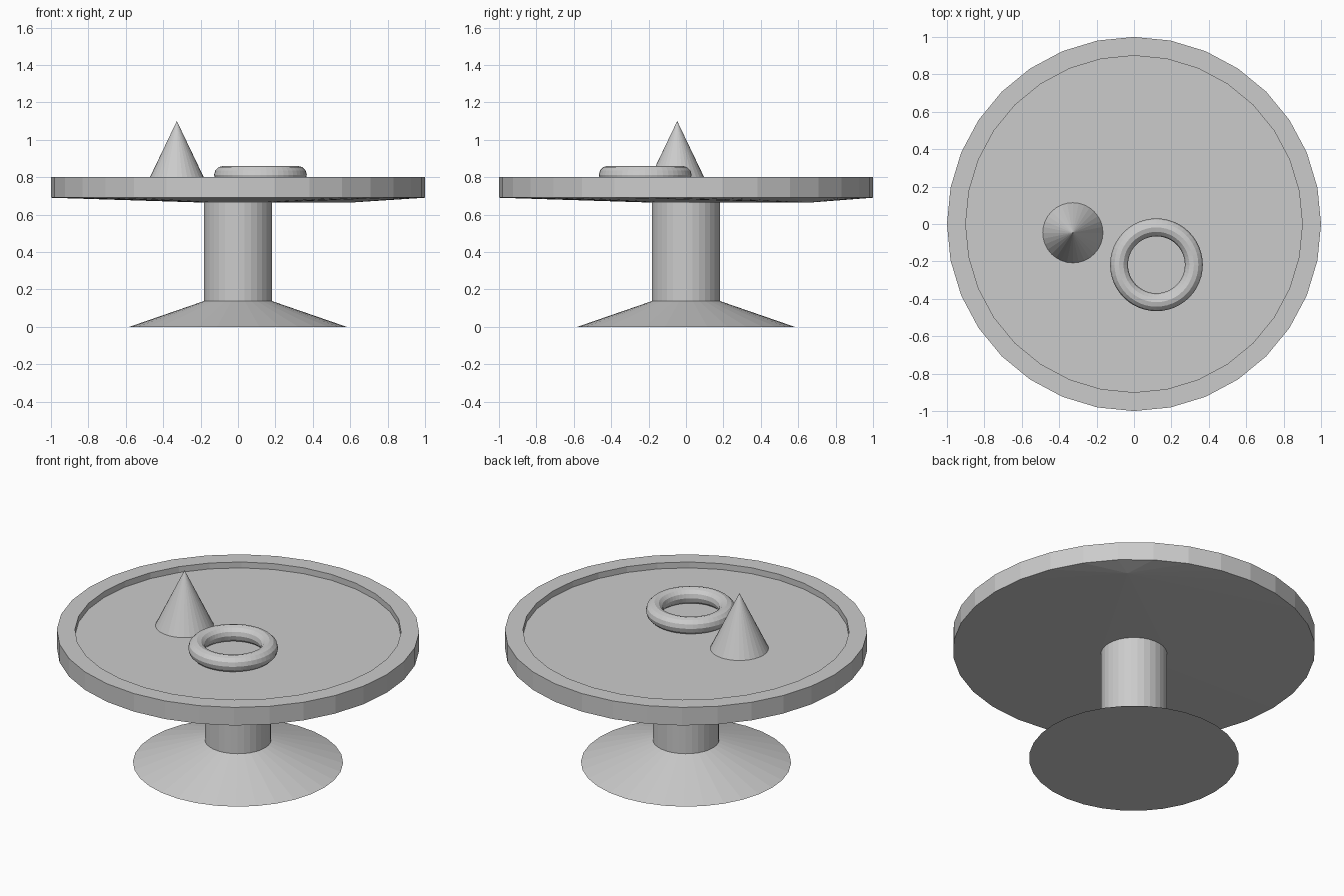
import bpy, bmesh
from math import cos, sin, pi

if "Cube" in bpy.data.objects:
    bpy.data.objects.remove(bpy.data.objects["Cube"])

SEGS = 32


def ring(bm, r, z, n=SEGS):
    return [bm.verts.new((r * cos(2 * pi * i / n), r * sin(2 * pi * i / n), z)) for i in range(n)]


def finish(name, bm, loc=(0, 0, 0)):
    bmesh.ops.recalc_face_normals(bm, faces=bm.faces)
    me = bpy.data.meshes.new(name)
    bm.to_mesh(me)
    bm.free()
    ob = bpy.data.objects.new(name, me)
    ob.location = loc
    bpy.context.collection.objects.link(ob)
    return ob


def turned(name, profile, loc=(0, 0, 0)):
    """Flat-faced turned part from (radius, z) points, capped at both ends."""
    bm = bmesh.new()
    rings = [ring(bm, r, z) for r, z in profile]
    for a, b in zip(rings, rings[1:]):
        for i in range(SEGS):
            j = (i + 1) % SEGS
            bm.faces.new((a[i], a[j], b[j], b[i]))
    bm.faces.new(rings[0])
    bm.faces.new(rings[-1])
    bmesh.ops.remove_doubles(bm, verts=bm.verts, dist=1e-5)
    return finish(name, bm, loc)


RIM_Z, LOW_Z, FLOOR_Z = 0.69, 0.664, 0.764

# flared foot and round pillar in one turned piece
turned("pedestal", [(0.58, 0), (0.183, 0.137), (0.183, 0.67)])

# round tray with raised rim and slightly bulging underside
bm = bmesh.new()
outer_low, outer_top = ring(bm, 1, RIM_Z), ring(bm, 1, 0.8)
inner_top, inner_low = ring(bm, 0.9, 0.8), ring(bm, 0.9, FLOOR_Z)
under = outer_low + ring(bm, 0.183, LOW_Z) + [bm.verts.new((0.6, 0.66, LOW_Z))]
bmesh.ops.convex_hull(bm, input=under)
bm.normal_update()
top_cap = [f for f in bm.faces if all(abs(v.co.z - RIM_Z) < 1e-5 for v in f.verts)]
bmesh.ops.delete(bm, geom=top_cap, context='FACES')
rings = [ring_ for ring_ in (outer_low, outer_top, inner_top, inner_low)]
for a, b in zip(rings, rings[1:]):
    for i in range(SEGS):
        j = (i + 1) % SEGS
        bm.faces.new((a[i], a[j], b[j], b[i]))
bm.faces.new(inner_low)
finish("tray", bm)

# cone standing on the tray
bpy.ops.mesh.primitive_cone_add(vertices=32, radius1=0.161, radius2=0, depth=1.1 - FLOOR_Z,
                                location=(-0.327, -0.047, (1.1 + FLOOR_Z) / 2))
bpy.context.object.name = "cone_piece"

# ring lying on the tray
bpy.ops.mesh.primitive_torus_add(major_radius=0.2, minor_radius=0.048, major_segments=48,
                                 minor_segments=12, location=(0.12, -0.218, 0.812))
bpy.context.object.name = "ring_piece"
